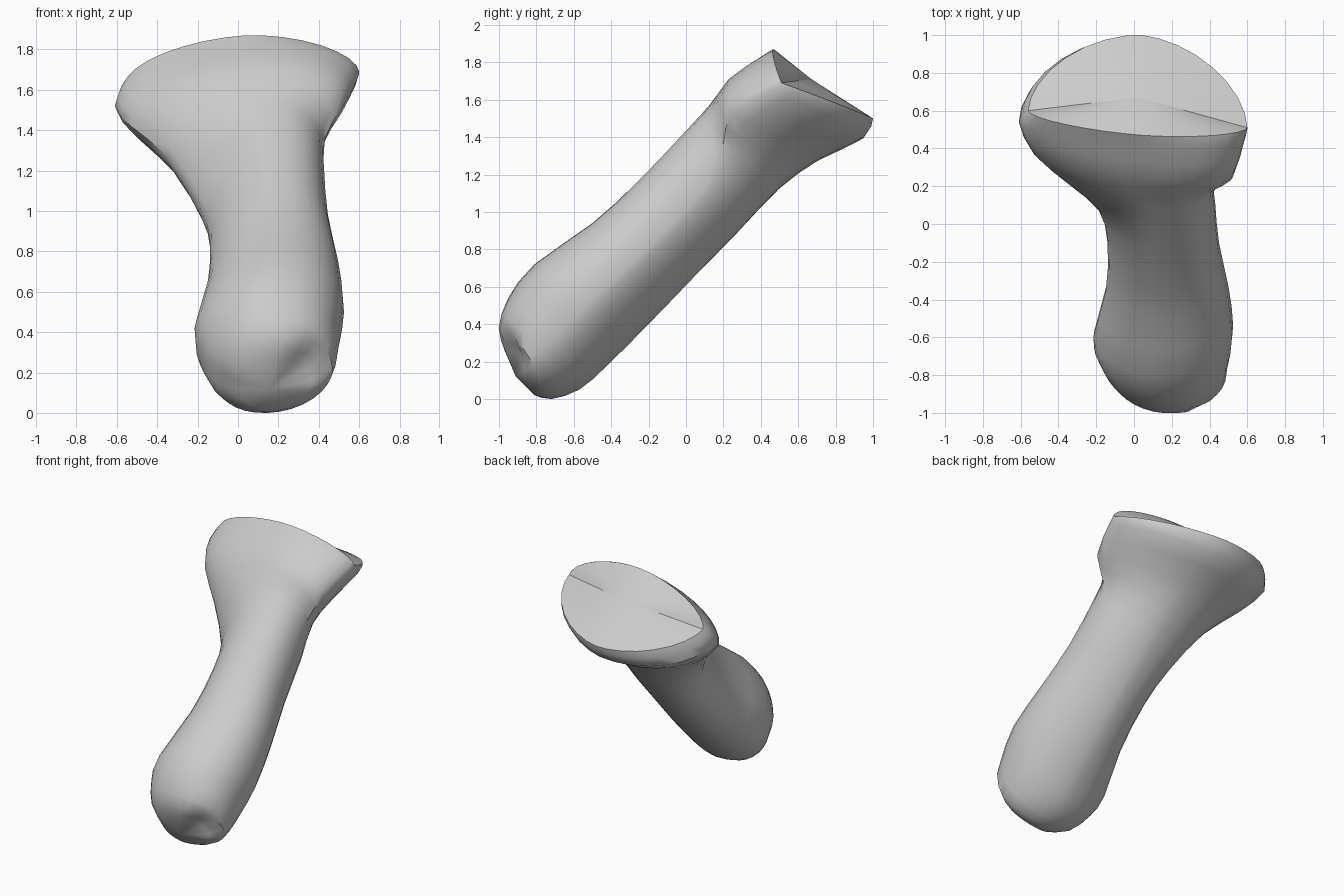
import bpy
import bmesh
from math import sin, cos, tau, copysign
from mathutils import Vector

default_cube = bpy.data.objects.get("Cube")
if default_cube:
    bpy.data.objects.remove(default_cube, do_unlink=True)

SEGMENTS = 32


def make_material(name, colour):
    material = bpy.data.materials.new(name)
    material.use_nodes = True
    material.diffuse_color = colour
    shader = next(n for n in material.node_tree.nodes if n.type == "BSDF_PRINCIPLED")
    shader.inputs["Base Color"].default_value = colour
    return material


def cross_section(upper, lower, right, left, middle, full, slim):
    """Closed outline through four guide points, not necessarily planar.

    Two opposite quarters use the full power and the other two the slim one,
    which twists the outline the way a bone shaft is twisted.
    """
    top = Vector((middle, *upper))
    bottom = Vector((middle, *lower))
    right, left = Vector(right), Vector(left)
    centre = (right + left) / 2
    centre.x = middle
    points = []
    for i in range(SEGMENTS):
        angle = tau * (i + 0.001) / SEGMENTS
        across, along = cos(angle), sin(angle)
        power = full if across * along > 0 else slim
        side = left if across > 0 else right
        end = top if along > 0 else bottom
        points.append(centre + (side - centre) * abs(across) ** power
                      + (end - centre) * abs(along) ** power)
    return points


def smooth_sections(rings):
    """Insert a curved in-between ring after each ring but the last."""
    result = []
    last = len(rings) - 1
    for i in range(last):
        before, after = rings[max(i - 1, 0)], rings[min(i + 2, last)]
        result.append(rings[i])
        result.append([(b + c) * 9 / 16 - (a + d) / 16 for a, b, c, d
                       in zip(before, rings[i], rings[i + 1], after)])
    return result + [rings[last]]


def dent(bm, centre, radius, push):
    """Press a soft hollow into the surface."""
    for vert in bm.verts:
        distance = (vert.co - Vector(centre)).length
        if distance < radius:
            vert.co += Vector(push) * (1 - distance / radius)


def loft(name, sections, start, finish, material):
    """Skin the sections in order and close both ends with fans."""
    bm = bmesh.new()
    outlines = smooth_sections([cross_section(*s) for s in sections])
    rings = [[bm.verts.new(p) for p in outline] for outline in outlines]

    # Inner ring on the flat end
    crown = Vector(finish)
    rings.append([bm.verts.new(crown.lerp(v.co, 0.55)) for v in rings[-1]])

    for lower, upper in zip(rings, rings[1:]):
        for i in range(SEGMENTS):
            j = (i + 1) % SEGMENTS
            bm.faces.new((lower[i], lower[j], upper[j], upper[i]))
    for ring, pole in ((rings[0], start), (rings[-1], finish)):
        tip = bm.verts.new(pole)
        for i in range(SEGMENTS):
            bm.faces.new((ring[i], ring[(i + 1) % SEGMENTS], tip))

    dent(bm, (0.36, -0.92, 0.27), 0.15, (-0.02, 0.06, 0.02))
    bmesh.ops.recalc_face_normals(bm, faces=bm.faces)

    mesh = bpy.data.meshes.new(name)
    bm.to_mesh(mesh)
    bm.free()
    mesh.materials.append(material)
    obj = bpy.data.objects.new(name, mesh)
    bpy.context.collection.objects.link(obj)
    return obj


# Each section: upper (y, z), lower (y, z), right side, left side, middle x, full, slim
SECTIONS = [
    # Rounded knob at the low end
    ((-.97, .26), (-.81, .02), (0, -.88, .14), (.37, -.88, .16), .15, 1, 1),
    ((-1, .38), (-.72, 0), (-.12, -.8, .2), (.47, -.84, .22), .15, .9, 1.05),
    ((-.95, .54), (-.57, .05), (-.19, -.7, .32), (.5, -.7, .34), .15, .85, 1.15),
    ((-.81, .72), (-.42, .18), (-.215, -.6, .42), (.525, -.54, .5), .15, .84, 1.2),
    # Shaft
    ((-.5, .94), (-.2, .4), (-.15, -.36, .64), (.5, -.33, .69), .15, .84, 1.25),
    ((-.25, 1.17), (.05, .66), (-.14, -.1, .86), (.45, -.1, .91), .14, .84, 1.25),
    ((0, 1.43), (.28, .9), (-.19, .08, 1.02), (.43, .11, 1.14), .12, .84, 1.2),
    ((.13, 1.57), (.5, 1.13), (-.35, .22, 1.27), (.43, .2, 1.36), .08, .9, 1.1),
    # Flared head and its rim
    ((.25, 1.71), (.7, 1.28), (-.53, .37, 1.42), (.52, .24, 1.52), .04, 1, 1),
    ((.4, 1.82), (.95, 1.4), (-.61, .54, 1.52), (.59, .46, 1.65), .04, 1.08, 1.05),
    ((.47, 1.87), (1, 1.5), (-.56, .6, 1.63), (.6, .51, 1.69), .04, 1.17, 1.12),
]

stone_grey = make_material("stone grey", (0.6, 0.6, 0.6, 1))
bone = loft("flared_bone", SECTIONS, (.16, -.91, .12), (.02, .67, 1.71), stone_grey)

# Smooth body with a crisp rim
bpy.ops.object.select_all(action="DESELECT")
bone.select_set(True)
bpy.context.view_layer.objects.active = bone
bpy.ops.object.shade_smooth_by_angle(angle=0.7)
